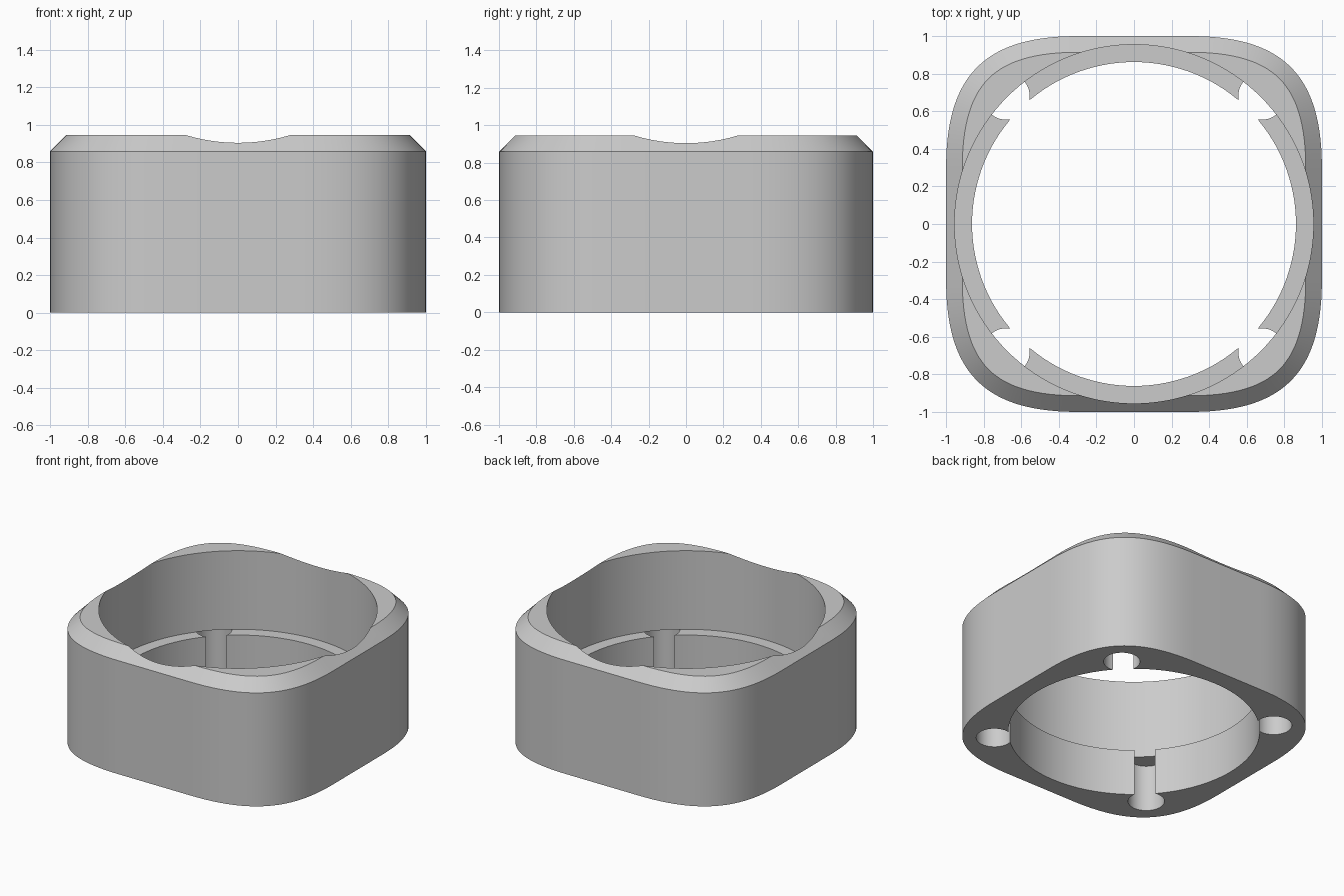
import bpy, bmesh, math
from mathutils import Vector

cube = bpy.data.objects.get("Cube")
if cube:
    bpy.data.objects.remove(cube, do_unlink=True)

HEIGHT, CHAMFER, LEDGE = 0.945, 0.086, 0.35
FLAT, HANDLE, STEPS = 0.30, 0.493, 28

grey = bpy.data.materials.new("light_grey")
grey.use_nodes = True
grey.diffuse_color = (0.6, 0.6, 0.6, 1)
grey.node_tree.nodes["Principled BSDF"].inputs["Base Color"].default_value = (0.6, 0.6, 0.6, 1)


def soft_square():
    """Outline with straight sides and softly blended corners."""
    ctrl = [Vector(p) for p in ((1, FLAT), (1, FLAT + HANDLE), (FLAT + HANDLE, 1), (FLAT, 1))]
    corner = []
    for i in range(STEPS + 1):
        t = i / STEPS
        weights = ((1 - t) ** 3, 3 * t * (1 - t) ** 2, 3 * t * t * (1 - t), t ** 3)
        corner.append(sum((w * p for w, p in zip(weights, ctrl)), Vector((0, 0))))
    outline = []
    for quarter in range(4):
        for p in corner:
            x, y = p
            for _ in range(quarter):
                x, y = -y, x
            outline.append(Vector((x, y)))
    return outline


def inset(outline, amount):
    """Move every point inward along its normal."""
    result = []
    for i, p in enumerate(outline):
        t = (outline[(i + 1) % len(outline)] - p).normalized() + (p - outline[i - 1]).normalized()
        result.append(p - amount * Vector((t.y, -t.x)).normalized())
    return result


def add_object(name, bm):
    bmesh.ops.recalc_face_normals(bm, faces=bm.faces)
    mesh = bpy.data.meshes.new(name)
    bm.to_mesh(mesh)
    bm.free()
    mesh.materials.append(grey)
    obj = bpy.data.objects.new(name, mesh)
    bpy.context.collection.objects.link(obj)
    return obj


def cut_cylinder(target, name, radius, bottom, top, x=0, y=0, sides=128):
    """Subtract an upright cylinder from the target."""
    bm = bmesh.new()
    bmesh.ops.create_cone(bm, cap_ends=True, segments=sides, radius1=radius,
                          radius2=radius, depth=top - bottom)
    bmesh.ops.translate(bm, verts=bm.verts, vec=(x, y, (top + bottom) / 2))
    cutter = add_object(name, bm)
    cutter.hide_render = True
    mod = target.modifiers.new(name, 'BOOLEAN')
    mod.operation, mod.solver, mod.object = 'DIFFERENCE', 'EXACT', cutter
    bpy.context.view_layer.objects.active = target
    bpy.ops.object.modifier_apply(modifier=name)
    bpy.data.objects.remove(cutter, do_unlink=True)


# Block with chamfered top rim
bm = bmesh.new()
outline = soft_square()
sections = ((outline, 0), (outline, HEIGHT - CHAMFER), (inset(outline, CHAMFER), HEIGHT))
rings = [[bm.verts.new((p.x, p.y, z)) for p in pts] for pts, z in sections]
for low, high in zip(rings, rings[1:]):
    for i in range(len(low)):
        j = (i + 1) % len(low)
        bm.faces.new((low[i], low[j], high[j], high[i]))
bm.faces.new(rings[0][::-1])
bm.faces.new(rings[-1])
housing = add_object("square_ring_housing", bm)

# Wide upper bore, narrower lower bore and the ledge between them
cut_cylinder(housing, "upper_bore", 0.955, LEDGE, 2)
cut_cylinder(housing, "lower_bore", 0.862, -1, 0.6)

# Corner pin holes, open into the bore from below
for sx in (-1, 1):
    for sy in (-1, 1):
        cut_cylinder(housing, "pin_hole", 0.125, -1, LEDGE + 0.0005, sx * 0.68, sy * 0.68, 48)

bpy.ops.object.select_all(action='DESELECT')
housing.select_set(True)
bpy.context.view_layer.objects.active = housing
bpy.ops.object.shade_smooth_by_angle(angle=math.radians(30))
